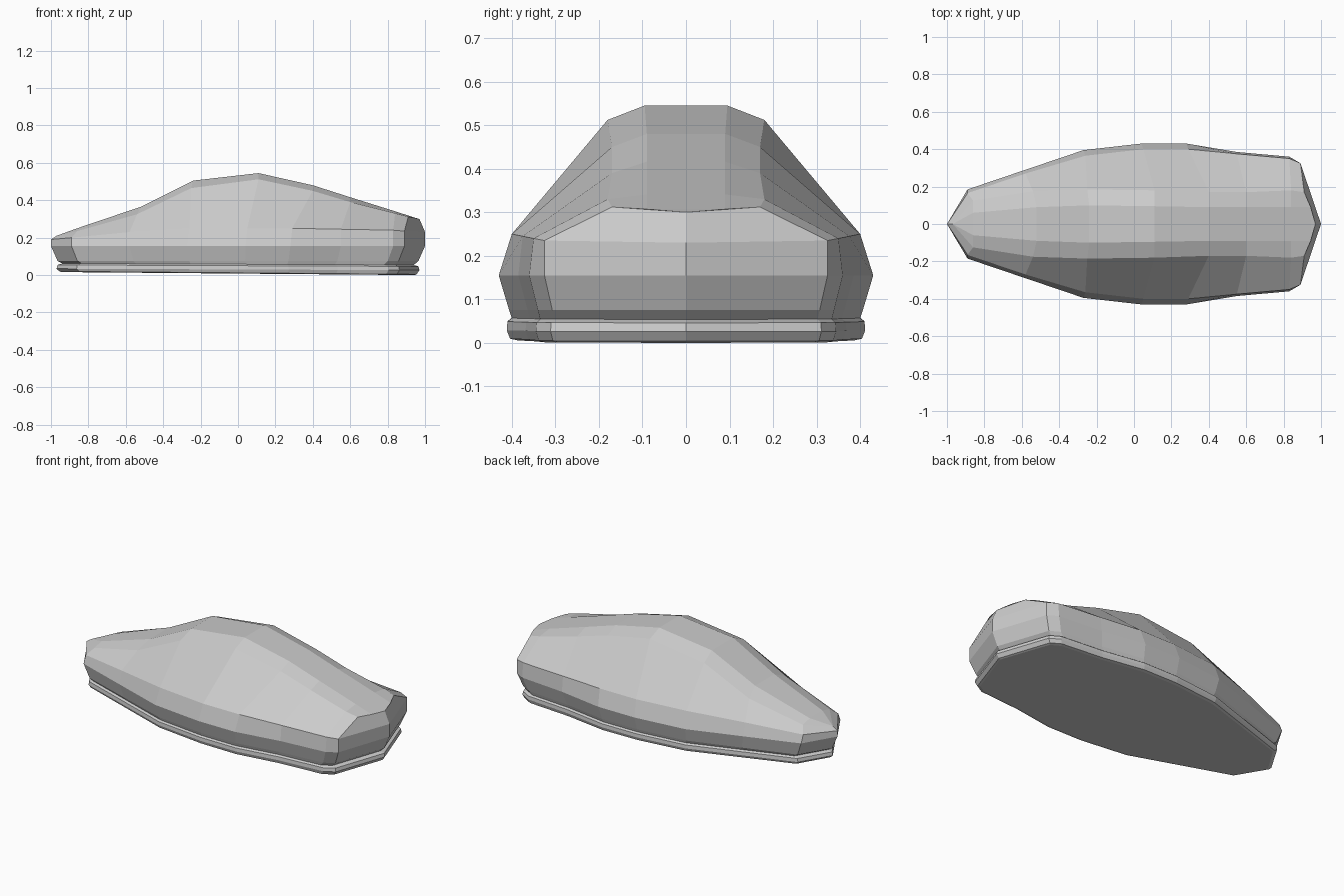
import bpy, bmesh

# Half plan outline at the widest level, nose to tail (x, y)
outline = [(-1, 0), (-.89, .185), (-.58, .29), (-.27, .395), (.04, .43),
           (.28, .43), (.55, .385), (.83, .36), (.89, .325), (1, 0)]

# Lower rings: x scale, y scale, height (underside, lip, groove, belly, widest)
rings = [(.945, .90, .008), (.955, .94, .012), (.97, .957, .03), (.965, .953, .05),
         (.94, .93, .058), (.965, .945, .076), (1, 1, .155)]

# Shoulder line, upper side edge and roof edge for each outline point
shoulder = [(-1, 0, .19), (-.89, .165, .20), (-.58, .27, .23), (-.26, .365, .25),
            (.05, .40, .25), (.29, .40, .25), (.55, .375, .245), (.83, .35, .24),
            (.89, .325, .235), (1, 0, .23)]
upper = [(-.97, 0, .21), (-.86, .125, .235), (-.54, .175, .325), (-.25, .185, .465),
         (.11, .18, .512), (.40, .17, .45), (.60, .17, .39), (.84, .18, .33),
         (.91, .17, .312), (.97, 0, .30)]
roof = [(-.97, 0, .21), (-.86, .06, .25), (-.52, .09, .365), (-.24, .10, .505),
        (.11, .095, .545), (.40, .09, .48), (.60, .09, .416), (.84, .09, .341),
        (.945, .09, .307), (.97, 0, .30)]


def ring(sx, sy, z):
    """Scaled copy of the outline; low rings tip down slightly to the tail."""
    tilt = .008 if z < .02 else .004 if z < .07 else 0
    return [(x * sx, y * sy, z - tilt * x) for x, y in outline]


def build_hull():
    rows = [ring(*r) for r in rings] + [shoulder, upper, roof]
    rows.append([(x, 0, z) for x, y, z in roof])
    rows.insert(0, [(x, 0, z) for x, y, z in rows[0]])
    bm = bmesh.new()
    # Skin both halves between neighbouring rows
    for side in (1, -1):
        grid = [[bm.verts.new((x, side * y, z)) for x, y, z in row] for row in rows]
        for a, b in zip(grid, grid[1:]):
            for i in range(len(a) - 1):
                bm.faces.new((a[i], a[i + 1], b[i + 1], b[i]))
    bmesh.ops.remove_doubles(bm, verts=bm.verts, dist=.0005)
    bmesh.ops.recalc_face_normals(bm, faces=bm.faces)
    mesh = bpy.data.meshes.new("hull")
    bm.to_mesh(mesh)
    bm.free()
    obj = bpy.data.objects.new("hull", mesh)
    bpy.context.collection.objects.link(obj)


build_hull()
